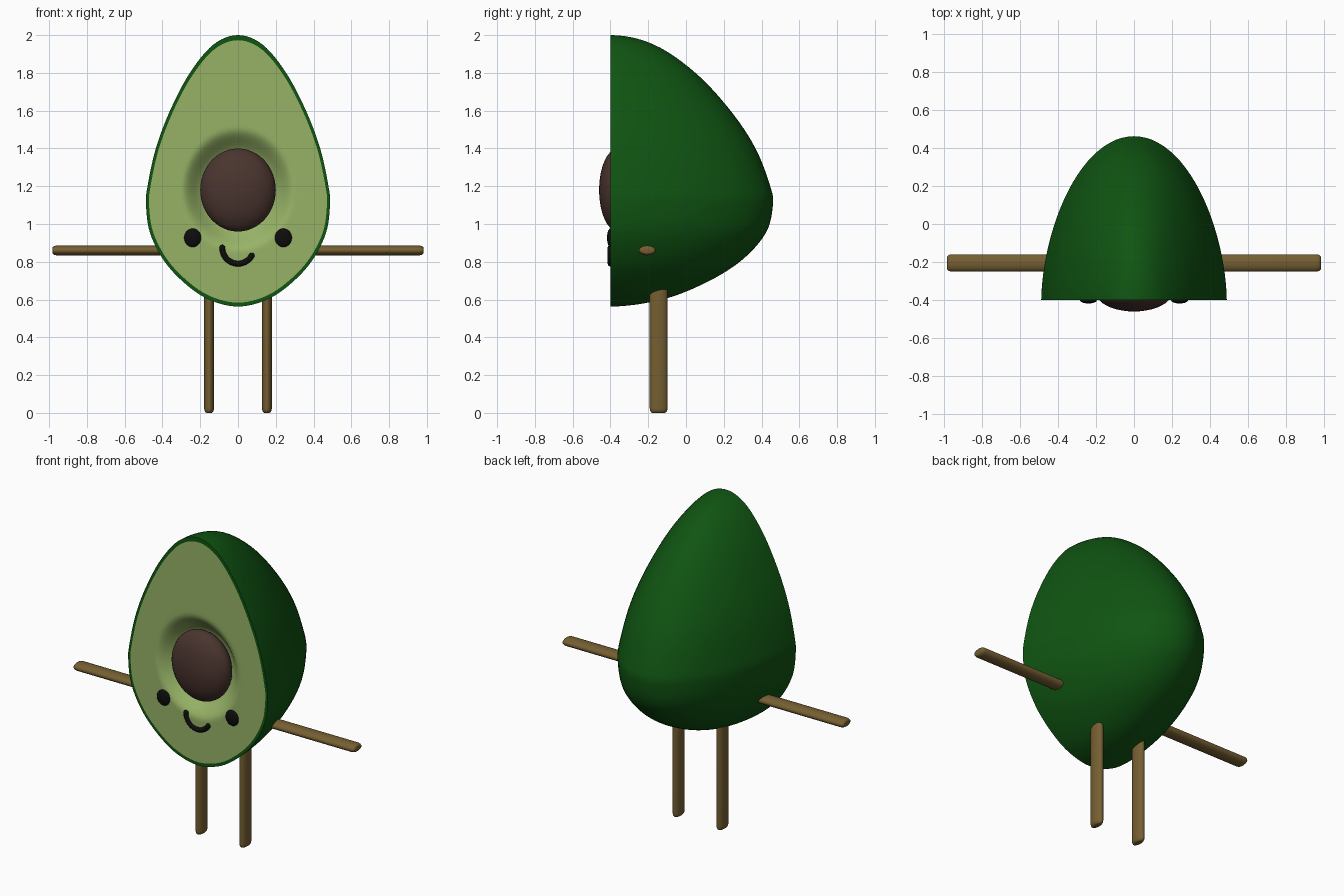
import bpy, bmesh, math
from mathutils import Vector

cube = bpy.data.objects.get("Cube")
if cube:
    bpy.data.objects.remove(cube, do_unlink=True)

FRONT, DEPTH, WIDE = -0.4, 0.86, 0.487
PIT_Z, PIT_RX, PIT_RZ = 1.18, 0.2, 0.22


def material(name, rgb, rough=0.6):
    m = bpy.data.materials.new(name)
    m.use_nodes = True
    m.diffuse_color = (*rgb, 1)
    bsdf = m.node_tree.nodes["Principled BSDF"]
    bsdf.inputs["Base Color"].default_value = (*rgb, 1)
    bsdf.inputs["Roughness"].default_value = rough
    return m


SKIN = material("dark green skin", (0.005, 0.09, 0.006))
FLESH = material("light green flesh", (0.31, 0.45, 0.135))
SEED = material("brown seed", (0.068, 0.035, 0.028))
WOOD = material("stick brown", (0.18, 0.115, 0.032))
BLACK = material("face black", (0.004, 0.004, 0.004))


def finish(name, bm, mats):
    bmesh.ops.remove_doubles(bm, verts=bm.verts, dist=0.0002)
    bmesh.ops.recalc_face_normals(bm, faces=bm.faces)
    mesh = bpy.data.meshes.new(name)
    bm.to_mesh(mesh)
    bm.free()
    for m in mats:
        mesh.materials.append(m)
    for p in mesh.polygons:
        p.use_smooth = True
    obj = bpy.data.objects.new(name, mesh)
    bpy.context.collection.objects.link(obj)
    return obj


def smooth_path(pts, steps):
    """Catmull-Rom path; the ends continue as a mirror image across x = 0."""
    pts = [Vector(p) for p in pts]
    flip = lambda v: Vector((-v.x, v.y))
    ext = [flip(pts[1])] + pts + [flip(pts[-2])]
    out = []
    for a, b, c, d in zip(ext, ext[1:], ext[2:], ext[3:]):
        for i in range(steps):
            t = i / steps
            out.append(0.5 * (2 * b + (c - a) * t + (2 * a - 5 * b + 4 * c - d) * t * t
                              + (3 * b - a - 3 * c + d) * t ** 3))
    return out + [pts[-1]]


# Half outline (half width, height), top to bottom
outline = smooth_path([(0, 2), (0.13, 1.95), (0.255, 1.8), (0.36, 1.6), (0.435, 1.4),
                       (0.479, 1.2), (0.487, 1.1), (0.465, 0.95), (0.388, 0.8),
                       (0.275, 0.68), (0.15, 0.598), (0, 0.563)], 6)


def grid_faces(bm, rows, closed=False):
    faces = []
    for r0, r1 in zip(rows, rows[1:]):
        n = len(r0)
        for i in range(n if closed else n - 1):
            j = (i + 1) % n
            faces.append(bm.faces.new((r0[i], r0[j], r1[j], r1[i])))
    return faces


# Body skin: rounded half egg, open at the cut face
bm = bmesh.new()
rows = []
for w, z in outline:
    row = []
    for i in range(49):
        a = math.pi * (i / 48 - 0.5)
        bulge = max(math.cos(a), 0) ** 1.16
        row.append(bm.verts.new((w * math.sin(a), FRONT + DEPTH * w / WIDE * bulge, z)))
    rows.append(row)
grid_faces(bm, rows)
finish("body_skin", bm, [SKIN])

# Cut face: flesh with a soft hollow round the seed, and a thin skin rim
loop = list(outline) + [Vector((-p.x, p.y)) for p in outline[-2:0:-1]]
centre = Vector((0, PIT_Z))
bm = bmesh.new()
rows = []
scales = [0.967 * i / 40 for i in range(2, 41)] + [1]
for s in scales:
    row = []
    for p in loop:
        q = centre.lerp(p, s)
        rho = math.hypot(q.x / PIT_RX, (q.y - PIT_Z) / PIT_RZ)
        t = min(max((1.5 - rho) / 0.65, 0), 1)
        row.append(bm.verts.new((q.x, FRONT + 0.09 * t * t * (3 - 2 * t), q.y)))
    rows.append(row)
faces = grid_faces(bm, rows, closed=True)
for f in faces[-len(loop):]:
    f.material_index = 1
bm.faces.new(rows[0])
cut = finish("cut_face", bm, [FLESH, SKIN])


def ellipsoid(name, loc, radii, mat):
    bm = bmesh.new()
    bmesh.ops.create_uvsphere(bm, u_segments=40, v_segments=24, radius=1)
    bmesh.ops.scale(bm, vec=radii, verts=bm.verts)
    bmesh.ops.translate(bm, vec=loc, verts=bm.verts)
    return finish(name, bm, [mat])


ellipsoid("seed", (0, -0.36, PIT_Z), (PIT_RX, 0.1, PIT_RZ), SEED)


def stick(name, start, end, r_thin, r_wide):
    """Oval stick with a rounded far end; its wide axis runs along y."""
    start, end = Vector(start), Vector(end)
    axis = (end - start).normalized()
    side = axis.cross(Vector((0, 1, 0)))
    length, cap = (end - start).length, 0.025
    stations = [(0, 1)]
    for i in range(7):
        a = math.pi / 2 * i / 6
        stations.append((length - cap + cap * math.sin(a), 0.45 + 0.55 * math.cos(a)))
    bm = bmesh.new()
    rows = []
    for d, k in stations:
        rows.append([])
        for i in range(24):
            a = math.tau * i / 24
            p = start + axis * d + side * (r_thin * k * math.cos(a))
            # the wide axis keeps more of its width at the tip
            p.y += r_wide * (0.4 + 0.6 * k) * math.sin(a)
            rows[-1].append(bm.verts.new(p))
    grid_faces(bm, rows, closed=True)
    bm.faces.new(rows[0])
    bm.faces.new(rows[-1])
    return finish(name, bm, [WOOD])


# Limbs and eyes on both sides
for label, s in (("left", 1), ("right", -1)):
    stick(label + "_arm", (s * 0.36, -0.205, 0.86), (s * 0.983, -0.205, 0.86), 0.026, 0.045)
    stick(label + "_leg", (s * 0.153, -0.145, 0.72), (s * 0.153, -0.145, 0), 0.026, 0.047)
    ellipsoid(label + "_eye", (s * 0.24, FRONT, 0.927), (0.045, 0.018, 0.049), BLACK)

# Smile: round-ended tube along an arc
bm = bmesh.new()
rows = []
R, r, n = 0.083, 0.015, 40
a0, a1 = math.radians(168), math.radians(382 - 40)
for i in range(n + 1):
    u = i / n
    a = a0 + (a1 - a0) * u
    edge = min(u, 1 - u) * (a1 - a0) * R
    k = r * math.sqrt(max(1 - max(1 - edge / r, 0) ** 2, 0.01))
    rows.append([])
    for j in range(12):
        b = math.tau * j / 12
        d = R + k * math.cos(b)
        rows[-1].append(bm.verts.new((d * math.cos(a), FRONT + k * math.sin(b),
                                      0.873 + d * math.sin(a))))
grid_faces(bm, rows, closed=True)
bm.faces.new(rows[0])
bm.faces.new(rows[-1])
finish("smile", bm, [BLACK])

# Keep hard edges crisp
bpy.ops.object.select_all(action="DESELECT")
for obj in bpy.context.scene.objects:
    if obj.type == "MESH":
        obj.select_set(True)
        bpy.context.view_layer.objects.active = obj
bpy.ops.object.shade_smooth_by_angle(angle=math.radians(40))
